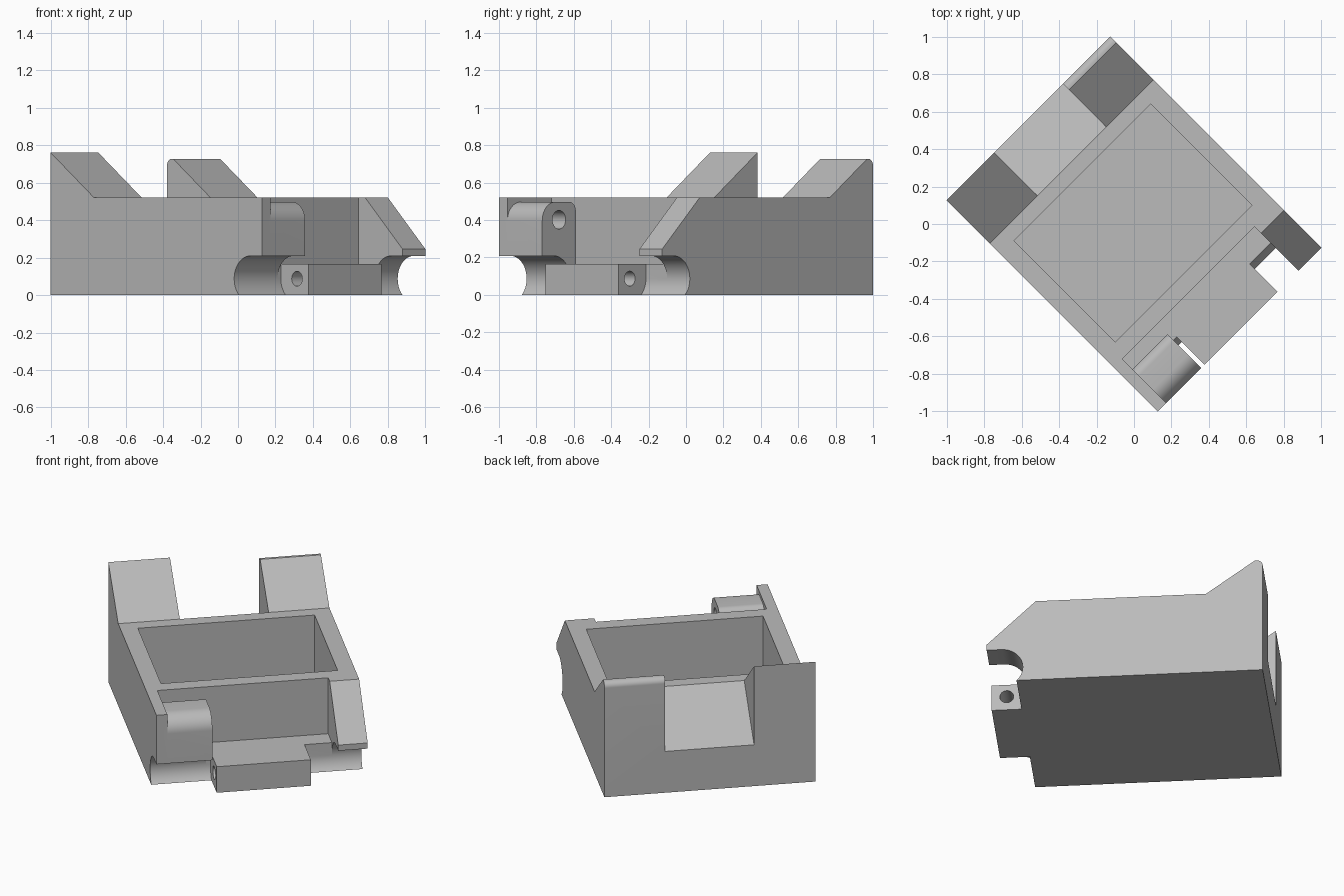
import bpy, bmesh
from math import sin, cos, pi, radians
from mathutils import Matrix

if "Cube" in bpy.data.objects:
    bpy.data.objects.remove(bpy.data.objects["Cube"])

HALF_W, HALF_L, RIM = 0.617, 0.797, 0.52
WALL = -0.465                 # front wall of the tray
PIN_Y, PIN_Z, PIN_R = -0.71, 0.087, 0.122

grey = bpy.data.materials.new("plain_grey")
grey.use_nodes = True
color = (0.5, 0.5, 0.5, 1)
grey.diffuse_color = color
grey.node_tree.nodes["Principled BSDF"].inputs["Base Color"].default_value = color


def prism(name, x0, x1, outline):
    """Extrude a (y, z) outline from x0 to x1."""
    bm = bmesh.new()
    face = bm.faces.new([bm.verts.new((x0, y, z)) for y, z in outline])
    new = bmesh.ops.extrude_face_region(bm, geom=[face])["geom"]
    verts = [v for v in new if isinstance(v, bmesh.types.BMVert)]
    bmesh.ops.translate(bm, verts=verts, vec=(x1 - x0, 0, 0))
    bmesh.ops.recalc_face_normals(bm, faces=bm.faces)
    mesh = bpy.data.meshes.new(name)
    bm.to_mesh(mesh)
    bm.free()
    mesh.materials.append(grey)
    obj = bpy.data.objects.new(name, mesh)
    bpy.context.collection.objects.link(obj)
    return obj


def arc(y, z, r, start, end, steps=12):
    angles = [radians(start + (end - start) * i / steps) for i in range(steps + 1)]
    return [(y + r * cos(a), z + r * sin(a)) for a in angles]


def rect(y0, y1, z0, z1):
    return [(y0, z0), (y1, z0), (y1, z1), (y0, z1)]


def combine(target, tool, operation="DIFFERENCE"):
    mod = target.modifiers.new(tool.name, "BOOLEAN")
    mod.operation, mod.solver, mod.object = operation, "EXACT", tool
    bpy.context.view_layer.objects.active = target
    bpy.ops.object.modifier_apply(modifier=mod.name)
    bpy.data.objects.remove(tool)


def cut(name, x0, x1, outline):
    combine(body, prism(name, x0, x1, outline))


# Body with the full-width back wedge
body = prism("tray_body", -HALF_W, HALF_W,
             [(-HALF_L, 0), (-HALF_L, RIM), (0.47, RIM), (HALF_L, 0.76), (HALF_L, 0)])

# Tray cavity and the sloping notch that splits the wedge into two towers
cut("cavity", -0.516, 0.516, rect(-0.375, 0.389, 0.06, 0.9))
cut("back_notch", -0.257, 0.262, [(0.47, RIM), (0.9, 0.181), (0.9, 0.9), (0.47, 0.9)])

# Rounded top on the lower tower
cut("tower_round", 0.25, 0.7,
    [(0.6, 0.727)] + arc(HALF_L - 0.035, 0.692, 0.035, 90, 0) + [(0.9, 0.692), (0.9, 0.9), (0.6, 0.9)])

# Front recess above the hinge block, and the sloped right-hand arm
cut("front_recess", -0.553, 0.445, rect(-0.9, WALL, 0.165, 0.9))
cut("arm_slope", 0.42, 0.7, [(-0.514, RIM), (-0.514, 0.9), (-0.9, 0.9), (-0.9, 0.145), (-0.797, 0.245)])

# Rounded latch lug beside the left arm
lug = prism("latch_lug", -0.58, -0.29,
            [(-HALF_L, 0.1), (-0.543, 0.1)] + arc(-0.593, 0.447, 0.05, 0, 90)
            + arc(-HALF_L + 0.1, 0.397, 0.1, 90, 180))
combine(body, lug, "UNION")

# Round clearance channels on both sides of the hinge block
channel = arc(PIN_Y, PIN_Z, PIN_R, -90, 90, 24) + [(-0.9, PIN_Z + PIN_R), (-0.9, PIN_Z - PIN_R)]
for name, x0, x1 in (("left_channel", -0.7, -0.265), ("right_channel", 0.285, 0.7)):
    cut(name, x0, x1, channel)
for name, x0, x1 in (("left_gap", -0.29, -0.265), ("right_gap", 0.285, 0.445)):
    cut(name, x0, x1, rect(-0.9, PIN_Y + PIN_R, PIN_Z, 0.23))

# Pin holes through the hinge block and into the lug
cut("hinge_pin_hole", -0.28, 0.3, arc(PIN_Y, PIN_Z, 0.04, 0, 345, 23))
cut("lug_pin_hole", -0.54, -0.27, arc(-0.67, 0.402, 0.05, 0, 345, 23))

# Smooth the curved parts, then turn the tray diagonally
body.data.transform(Matrix.Rotation(pi / 4, 4, "Z"))
bpy.ops.object.select_all(action="DESELECT")
body.select_set(True)
bpy.context.view_layer.objects.active = body
bpy.ops.object.shade_smooth_by_angle(angle=radians(30))
